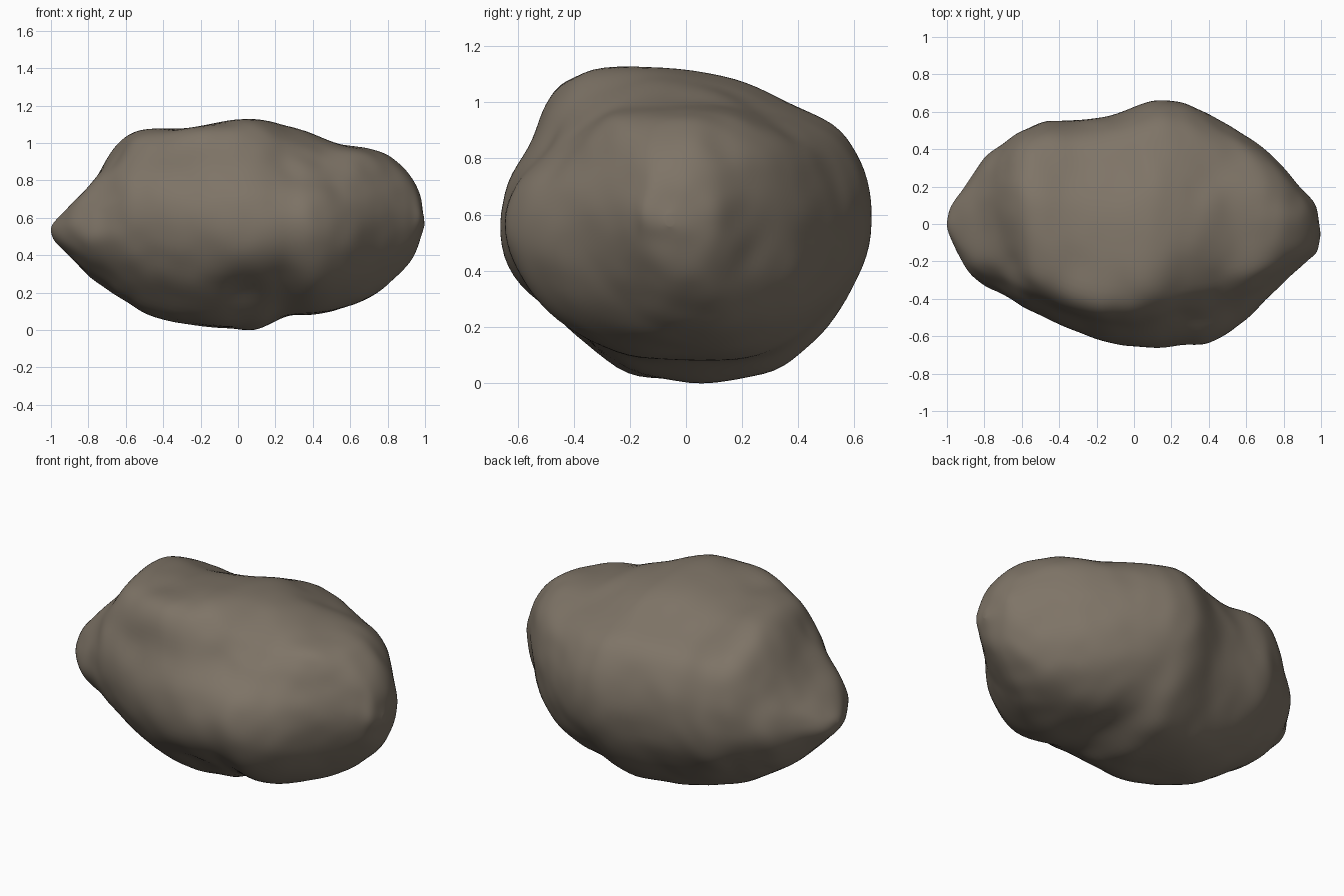
import bpy, math
from mathutils import Vector, noise

if "Cube" in bpy.data.objects:
    bpy.data.objects.remove(bpy.data.objects["Cube"])

RINGS, SEGMENTS = 120, 96

# Stations along the length: x, back y, front y, top z, bottom z
STATIONS = [
    (-1, .01, -.01, .54, .52), (-.98, .08, -.08, .58, .47),
    (-.9, .21, -.24, .66, .39), (-.8, .35, -.33, .76, .29),
    (-.7, .43, -.39, .92, .22), (-.6, .5, -.46, 1.04, .15),
    (-.48, .55, -.51, 1.08, .08), (-.3, .56, -.58, 1.08, .04),
    (-.1, .59, -.64, 1.11, .01), (.1, .66, -.66, 1.125, .02),
    (.25, .65, -.65, 1.1, .07), (.4, .6, -.64, 1.06, .08),
    (.55, .53, -.55, 1.0, .12), (.7, .41, -.41, .97, .17),
    (.82, .28, -.29, .925, .26), (.92, .17, -.2, .83, .37),
    (.98, .08, -.15, .7, .5), (1, -.05, -.07, .6, .56)]

# Cross-section outline, going round from the back
SECTION = [
    (.665, .6), (.62, .79), (.52, .93), (.32, 1.02), (.12, 1.1), (-.15, 1.13),
    (-.38, 1.11), (-.5, 1.02), (-.57, .87), (-.65, .7), (-.66, .5),
    (-.57, .33), (-.41, .185), (-.21, .04), (0, .01), (.24, .02), (.4, .09),
    (.53, .22), (.63, .4)]

# Lumps (positive) and hollows (negative): centre, radius, height
LUMPS = [
    ((.38, -.46, .98), .25, -.1),    # slope beside the top plateau
    ((.05, -.28, 1.12), .13, .02),   # plateau corner
    ((-.25, -.46, 1.04), .15, .035), # front rim of the plateau
    ((-.66, -.22, .98), .16, -.045), # cut corner above the nose
    ((-.64, .26, .98), .17, .03),    # back corner of the plateau
    ((-.55, -.42, .55), .2, -.025),  # front hollow behind the nose
    ((-.82, -.18, .7), .12, .02),    # nose ridge
    ((.02, -.5, .16), .13, -.03),    # undercut at the front
    ((.2, -.57, .38), .18, .015),    # belly of the front
    ((.45, -.4, .21), .2, .045),     # lower front of the blunt end
    ((-.25, -.45, .18), .14, .02),   # lower front lump
    ((.5, .45, .58), .18, -.035),    # back groove
    ((.66, .23, .93), .18, .04),     # top shoulder of the blunt end
    ((-.5, .3, .2), .2, -.03),       # underside hollow behind the nose
    ((.1, .05, .02), .1, .015)]      # knob underneath


def spline(rows, t, closed=False):
    """Catmull-Rom point at t (from 0 to 1) on a list of tuples."""
    n = len(rows)
    t *= n if closed else n - 1
    i = int(t) if closed else min(int(t), n - 2)
    f = t - i
    pick = (lambda k: rows[k % n]) if closed else (
        lambda k: rows[max(0, min(k, n - 1))])
    return [b + f * ((c - a) + f * ((2*a - 5*b + 4*c - d) + f * (3*(b - c) + d - a))) / 2
            for a, b, c, d in zip(pick(i - 1), pick(i), pick(i + 1), pick(i + 2))]


def rock_point(u, v):
    x, back, front, top, bottom = spline(STATIONS, u)
    y, z = spline(SECTION, v, closed=True)
    # Fit the outline to the station, rounder towards both ends
    unit = Vector((y / .665, (z - .57) / .56))
    unit = unit.lerp(unit.normalized(), min(1, x ** 4))
    p = Vector((x, (back + front) / 2 + unit.x * (back - front) / 2,
                (top + bottom) / 2 + unit.y * (top - bottom) / 2))
    outward = (p - Vector((x * .5, 0, .56))).normalized()
    push = sum(h * math.exp(-((p - Vector(c)).length / r) ** 2) for c, r, h in LUMPS)
    push += .01 * noise.noise(p * 4) + .006 * noise.noise(p * 9)
    return p + outward * push


# Rock body: rings lofted from end to end, closed by a cap at each tip
verts = [rock_point(i / RINGS, j / SEGMENTS)
         for i in range(RINGS + 1) for j in range(SEGMENTS)]
faces = []
for i in range(RINGS):
    for j in range(SEGMENTS):
        k = (j + 1) % SEGMENTS
        a, b = i * SEGMENTS, (i + 1) * SEGMENTS
        faces.append((a + j, a + k, b + k, b + j))
faces.append(tuple(reversed(range(SEGMENTS))))
faces.append(tuple(range(RINGS * SEGMENTS, (RINGS + 1) * SEGMENTS)))

mesh = bpy.data.meshes.new("rock_body")
mesh.from_pydata(verts, [], faces)
rock = bpy.data.objects.new("rock_body", mesh)
bpy.context.collection.objects.link(rock)

# Grey-brown stone
stone = bpy.data.materials.new("grey_brown_stone")
stone.use_nodes = True
colour = (.21, .175, .135, 1)
stone.diffuse_color = colour
stone.node_tree.nodes["Principled BSDF"].inputs["Base Color"].default_value = colour
mesh.materials.append(stone)

# Soften and shade smooth
bpy.context.view_layer.objects.active = rock
rock.select_set(True)
bpy.ops.object.mode_set(mode='EDIT')
bpy.ops.mesh.select_all(action='SELECT')
bpy.ops.mesh.normals_make_consistent(inside=False)
bpy.ops.object.mode_set(mode='OBJECT')
soften = rock.modifiers.new("soften", 'SMOOTH')
soften.factor = .5
soften.iterations = 6
bpy.ops.object.shade_smooth()
